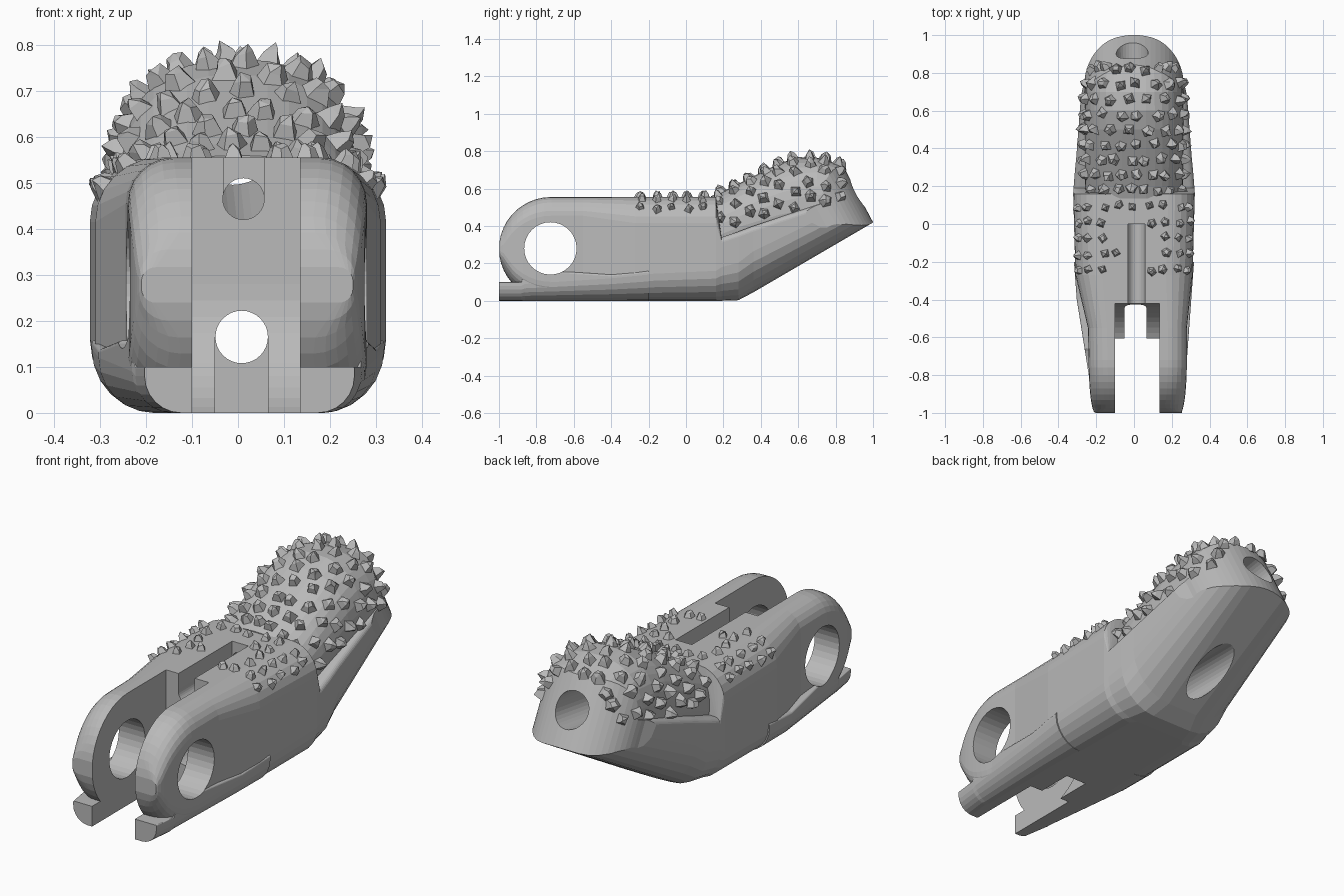
import bpy, bmesh, math, random
from mathutils import Vector
from mathutils.bvhtree import BVHTree

if "Cube" in bpy.data.objects:
    bpy.data.objects.remove(bpy.data.objects["Cube"])

random.seed(4)
grey = bpy.data.materials.new("plain_grey")
grey.diffuse_color = (0.49, 0.49, 0.49, 1)
grey.use_nodes = True
grey.node_tree.nodes["Principled BSDF"].inputs["Base Color"].default_value = grey.diffuse_color


def make(name, bm):
    bmesh.ops.recalc_face_normals(bm, faces=bm.faces)
    me = bpy.data.meshes.new(name)
    bm.to_mesh(me)
    bm.free()
    ob = bpy.data.objects.new(name, me)
    bpy.context.collection.objects.link(ob)
    me.materials.append(grey)
    return ob


def loft(name, rings):
    bm = bmesh.new()
    vs = [[bm.verts.new(p) for p in r] for r in rings]
    n = len(vs[0])
    for a, b in zip(vs, vs[1:]):
        for i in range(n):
            j = (i + 1) % n
            bm.faces.new((a[i], a[j], b[j], b[i]))
    bm.faces.new(vs[0])
    bm.faces.new(vs[-1][::-1])
    return make(name, bm)


def rounded(y, cx, hw, zb, zt, rt, rb, n=6):
    """Rounded rectangle in the xz plane."""
    pts = []
    for k, (sx, top) in enumerate([(1, 1), (-1, 1), (-1, 0), (1, 0)]):
        r = rt if top else rb
        ox, oz = cx + sx * (hw - r), (zt - r if top else zb + r)
        for i in range(n + 1):
            a = math.pi / 2 * (k + i / n)
            pts.append((ox + r * math.cos(a), y, oz + r * math.sin(a)))
    return pts


def cylinder(name, a, b, r):
    a, b = Vector(a), Vector(b)
    q = (b - a).to_track_quat('Z', 'Y')
    ring = [q @ Vector((r * math.cos(t), r * math.sin(t), 0))
            for t in [math.tau * i / 32 for i in range(32)]]
    return loft(name, [[a + p for p in ring], [b + p for p in ring]])


def box(name, x0, x1, y0, y1, z0, z1):
    sq = [(x0, z0), (x1, z0), (x1, z1), (x0, z1)]
    return loft(name, [[(x, y, z) for x, z in sq] for y in (y0, y1)])


def combine(target, other, op):
    m = target.modifiers.new("cut", 'BOOLEAN')
    m.operation, m.object, m.solver = op, other, 'EXACT'
    bpy.context.view_layer.objects.active = target
    bpy.ops.object.modifier_apply(modifier=m.name)
    bpy.data.objects.remove(other)


# main body: rounded fork end, middle block, rising tip
rings = []
for i in range(11):
    s = math.radians(8 + 82 * i / 10)
    h = 0.277 * math.sin(s)
    r = min(0.1, h * 0.8)
    rings.append(rounded(-0.72 - 0.28 * math.cos(s), 0.02,
                         0.26 - 0.035 * (1 - math.sin(s)), 0.278 - h, 0.278 + h, r, r))
for sec in [(-0.55, 0.018, 0.262, 0, 0.555, 0.1, 0.1), (-0.27, 0, 0.31, 0, 0.555, 0.14, 0.14),
            (0.16, 0, 0.322, 0, 0.555, 0.14, 0.16),
            (0.19, 0, 0.32, 0, 0.34, 0.03, 0.18), (0.28, 0, 0.313, 0.003, 0.37, 0.03, 0.2),
            (0.36, 0, 0.305, 0.045, 0.4, 0.03, 0.22), (1.02, 0, 0.255, 0.43, 0.62, 0.03, 0.155)]:
    rings.append(rounded(*sec))
body = loft("finger_body", rings)

# foot strip under the fork, widening towards the block
combine(body, loft("foot_strip", [
    rounded(-1.0, 0.025, 0.228, 0, 0.1, 0.004, 0.08),
    rounded(-0.88, 0.022, 0.245, 0, 0.1, 0.004, 0.08),
    rounded(-0.86, 0.02, 0.25, 0, 0.17, 0.01, 0.09),
    rounded(-0.4, 0.0, 0.303, 0, 0.14, 0.01, 0.12),
    rounded(-0.2, 0.0, 0.318, 0, 0.16, 0.01, 0.14)]), 'UNION')

# raised finger pad
rings = []
for y, zc, top, hw in [(0.135, 0.33, 0.56, 0.255), (0.2, 0.36, 0.585, 0.26), (0.3, 0.4, 0.635, 0.262),
                       (0.4, 0.43, 0.685, 0.262), (0.5, 0.46, 0.735, 0.262), (0.6, 0.48, 0.768, 0.26),
                       (0.7, 0.5, 0.765, 0.257), (0.8, 0.52, 0.735, 0.252), (1.0, 0.54, 0.66, 0.245)]:
    ring = []
    for i in range(36):
        a = math.tau * i / 36
        c, s = math.cos(a), math.sin(a)
        h = top - zc if s > 0 else 0.09
        ring.append((hw * math.copysign(abs(c) ** 0.8, c), y,
                     zc + h * math.copysign(abs(s) ** 0.8, s)))
    rings.append(ring)
combine(body, loft("finger_pad", rings), 'UNION')

# rounded nose, leaning back towards the top
outline = [(0.45, -1.6), (0.45, 0.1)]
outline += [(0.262 * math.cos(a), 0.738 + 0.262 * math.sin(a))
            for a in [math.pi * i / 28 for i in range(29)]]
outline += [(-0.45, 0.1), (-0.45, -1.6)]
combine(body, loft("nose_shape", [[(x, y - 0.53 * (z - 0.42), z) for x, y in outline]
                                  for z in (-0.3, 1.1)]), 'INTERSECT')

# fork slot whose back wall curves round the pin, tendon channels and pin hole
slot = [(-1.2, -0.1), (-0.613, -0.1)]
slot += [(-0.725 + 0.305 * math.cos(a), 0.28 + 0.305 * math.sin(a))
         for a in [math.radians(-68 + 6.8 * i) for i in range(11)]]
slot += [(-0.42, 0.8), (-1.2, 0.8)]
for cutter in [
        loft("slot", [[(x, y, z) for y, z in slot] for x in (-0.1, 0.135)]),
        box("channel", -0.05, 0.065, -0.7, -0.42, -0.1, 0.165),
        box("top_groove", -0.032, 0.057, -0.5, 0.0, 0.465, 0.8),
        cylinder("lower_tunnel", (0.008, -0.7, 0.165), (0.008, 0.95, 0.165), 0.057),
        cylinder("lower_exit", (0.0, 0.2, 0.165), (0.0, 0.95, 0.165), 0.085),
        cylinder("upper_tunnel", (0.012, -0.5, 0.465), (0.012, 0.4, 0.465), 0.045),
        cylinder("tip_hole", (-0.015, 1.2, 0.62), (0.0, 0.32, 0.48), 0.085),
        cylinder("pin_hole", (-0.6, -0.725, 0.28), (0.6, -0.725, 0.28), 0.14)]:
    combine(body, cutter, 'DIFFERENCE')

# grip spikes scattered in rows over the pad and the block
bm = bmesh.new()
bm.from_mesh(body.data)
tree = BVHTree.FromBMesh(bm)
bm.free()
spikes = bmesh.new()


def spike(p, n, size):
    q = n.to_track_quat('Z', 'Y')
    k = random.choice((4, 5))
    turn = random.random() * 6
    base, top = [], []
    for i in range(k):
        a = turn + math.tau * i / k
        d = Vector((math.cos(a), math.sin(a), 0))
        base.append(spikes.verts.new(p + q @ (d * size * random.uniform(0.85, 1.2) - Vector((0, 0, 0.01)))))
        top.append(spikes.verts.new(p + q @ (d * size * 0.55 + Vector((0, 0, size * random.uniform(0.5, 0.95))))))
    tip = spikes.verts.new(p + q @ Vector((random.uniform(-.012, .012), random.uniform(-.012, .012),
                                           size * random.uniform(0.95, 1.3))))
    spikes.faces.new(base[::-1])
    for i in range(k):
        j = (i + 1) % k
        spikes.faces.new((base[i], base[j], top[j], top[i]))
        spikes.faces.new((top[i], top[j], tip))


def cast(y, zc, ang, size):
    d = Vector((math.sin(ang), 0, math.cos(ang)))
    c = Vector((0, y, zc))
    hit, n, _, _ = tree.ray_cast(c + d, -d)
    if hit and abs(hit.x) < 0.3 and not (y < 0.03 and abs(hit.x) < 0.085):
        spike(hit, n, size)


for row in range(9):
    y = 0.18 + row * 0.08
    for i in range(-4, 5):
        cast(y + random.uniform(-.01, .01), 0.39 + 0.2 * (y - 0.175),
             math.radians(i * 20 + random.uniform(-3, 3) + (4 if row % 2 else -4)), 0.037)
for row in range(5):
    for deg in (-61, -50, -37, -22, 0, 22, 37, 50, 61):
        cast(-0.245 + row * 0.085 + random.uniform(-.01, .01), 0.34,
             math.radians(deg + random.uniform(-3, 3)), 0.029)
make("grip_spikes", spikes)
